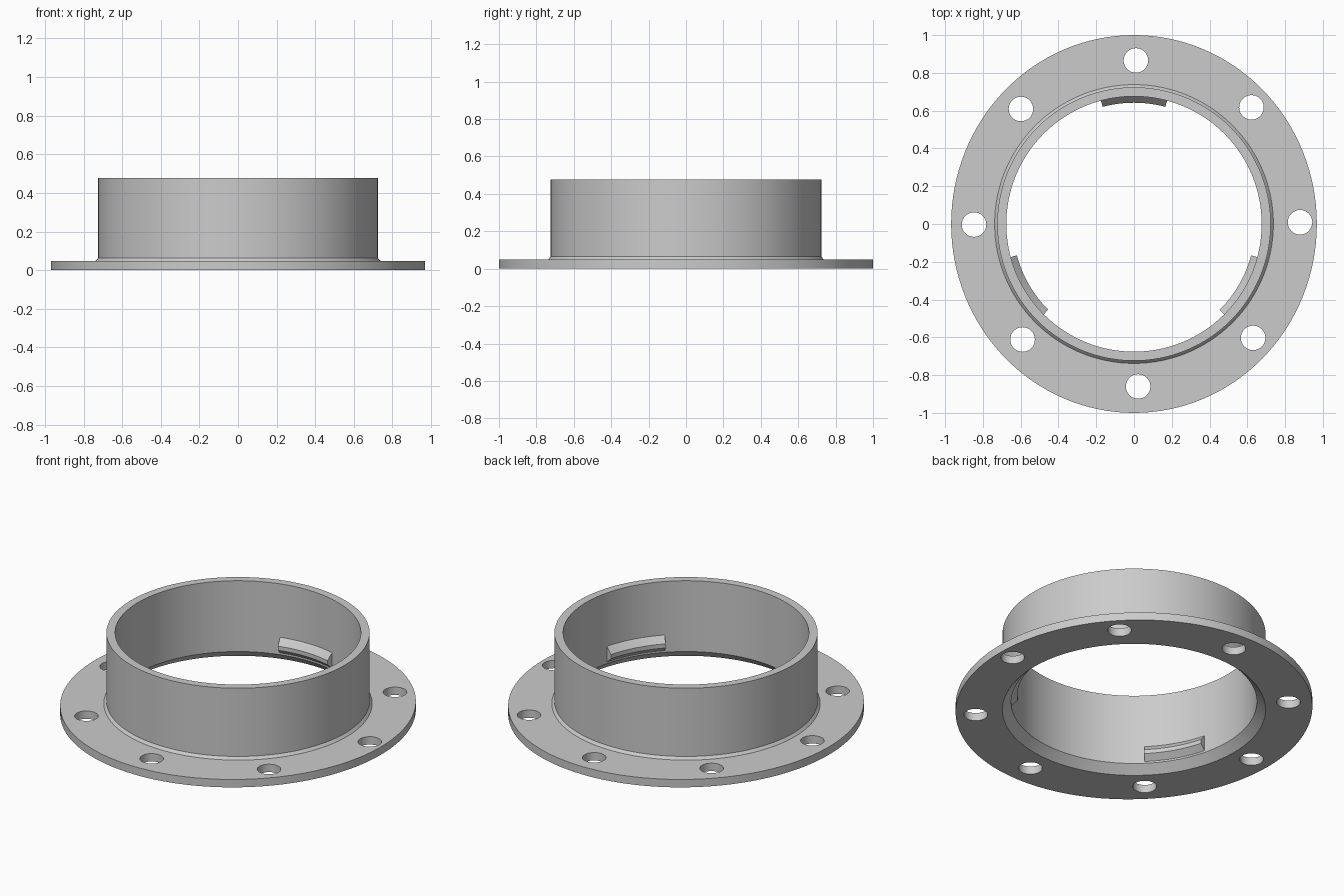
import bpy, bmesh
from math import sin, cos, radians, tau

cube = bpy.data.objects.get("Cube")
if cube:
    bpy.data.objects.remove(cube, do_unlink=True)

SEGMENTS = 128
FLANGE_X, FLANGE_Y = 0.968, 1.0   # slightly oval outer rim
OUTER, INNER = 0.724, 0.676       # collar radii
THICK, HEIGHT = 0.048, 0.478

grey = bpy.data.materials.new("light grey")
grey.use_nodes = True
COLOUR = (0.6, 0.6, 0.6, 1)
grey.diffuse_color = COLOUR
grey.node_tree.nodes["Principled BSDF"].inputs["Base Color"].default_value = COLOUR


def make_object(name, bm):
    bmesh.ops.recalc_face_normals(bm, faces=bm.faces)
    mesh = bpy.data.meshes.new(name)
    bm.to_mesh(mesh)
    bm.free()
    mesh.materials.append(grey)
    obj = bpy.data.objects.new(name, mesh)
    bpy.context.collection.objects.link(obj)
    return obj


def select_only(obj):
    bpy.ops.object.select_all(action='DESELECT')
    obj.select_set(True)
    bpy.context.view_layer.objects.active = obj


def sweep(name, profile, start, end, steps):
    """Sweep a closed (x radius, y radius, z) profile round the z axis."""
    bm = bmesh.new()
    full = abs(end - start - tau) < 1e-6
    rings = []
    for i in range(steps if full else steps + 1):
        a = start + (end - start) * i / steps
        rings.append([bm.verts.new((rx * cos(a), ry * sin(a), z)) for rx, ry, z in profile])
    n = len(profile)
    for i in range(steps):
        r0, r1 = rings[i], rings[(i + 1) % len(rings)]
        for j in range(n):
            k = (j + 1) % n
            bm.faces.new((r0[j], r1[j], r1[k], r0[k]))
    if not full:
        bm.faces.new(rings[0])
        bm.faces.new(rings[-1])
    return make_object(name, bm)


# Flange and collar in one section, with a chamfered mouth underneath
round_part = [(OUTER + 0.014, THICK), (OUTER, THICK + 0.016), (OUTER, HEIGHT),
              (INNER, HEIGHT), (INNER, THICK), (OUTER, 0)]
section = [(FLANGE_X, FLANGE_Y, 0), (FLANGE_X, FLANGE_Y, THICK)]
section += [(r, r, z) for r, z in round_part]
flange = sweep("flanged_collar", section, 0, tau, SEGMENTS)

# Eight bolt holes through the flange
bm = bmesh.new()
for i in range(8):
    a = radians(0.4 + 45 * i)
    hole = bmesh.ops.create_cone(bm, cap_ends=True, segments=32,
                                 radius1=0.065, radius2=0.065, depth=0.2)
    bmesh.ops.translate(bm, verts=hole["verts"],
                        vec=(0.016 + 0.863 * cos(a), 0.003 + 0.863 * sin(a), 0.02))
cutter = make_object("bolt_hole_cutter", bm)
cutter.hide_render = True
select_only(flange)
cut = flange.modifiers.new("bolt holes", 'BOOLEAN')
cut.operation = 'DIFFERENCE'
cut.solver = 'EXACT'
cut.object = cutter
bpy.ops.object.modifier_apply(modifier=cut.name)
bpy.data.objects.remove(cutter, do_unlink=True)
select_only(flange)
bpy.ops.object.shade_smooth_by_angle(angle=radians(30))

# Three bevelled locking tabs inside the collar
tab_section = [(r, r, z) for r, z in
               [(INNER + 0.01, 0.05), (0.642, 0.09), (0.642, 0.115), (INNER + 0.01, 0.165)]]
for i, side in enumerate(("back", "right", "left")):
    mid = radians(90 + 120 * i)
    tab = sweep(side + "_locking_tab", tab_section, mid - radians(15), mid + radians(15), 12)
    select_only(tab)
    bpy.ops.object.shade_smooth_by_angle(angle=radians(30))
